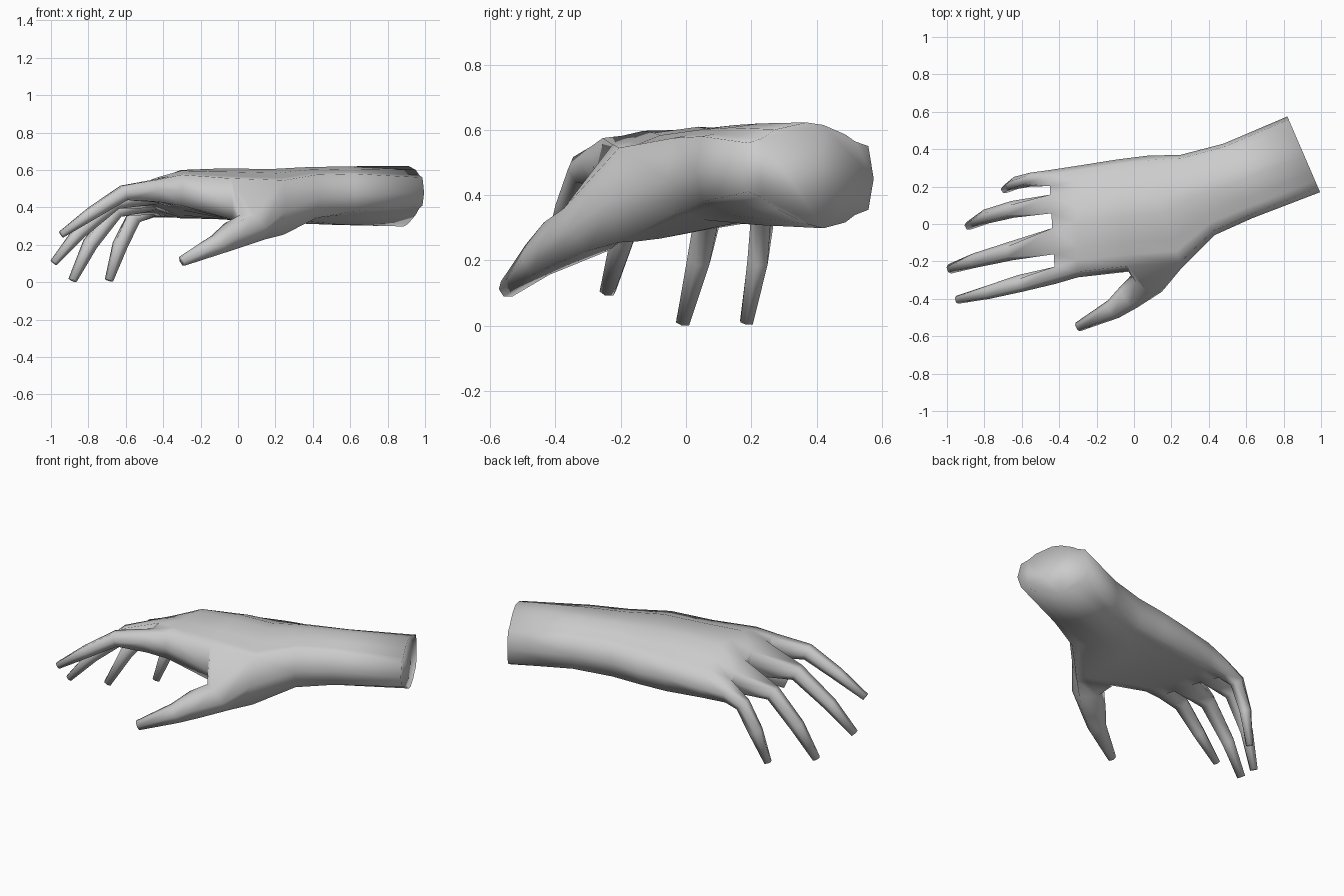
import bpy
import bmesh
from mathutils import Vector

cube = bpy.data.objects.get("Cube")
if cube:
    bpy.data.objects.remove(cube, do_unlink=True)

# Single grey material
grey = bpy.data.materials.new("plain grey")
grey.use_nodes = True
COLOUR = (0.6, 0.6, 0.6, 1.0)
grey.diffuse_color = COLOUR
grey.node_tree.nodes["Principled BSDF"].inputs["Base Color"].default_value = COLOUR

# Columns across the hand: one pair of columns per finger, index to little
COLUMNS = (0.05, 0.15, 0.26, 0.49, 0.62, 0.785, 0.86, 0.96)
KNOTS = (0.10, 0.37, 0.70, 0.91)

# Cross-sections from forearm to knuckles:
# thumb-side edge, little-finger-side edge, top heights, bottom heights
SECTIONS = [
    ((0.995, 0.17, 0.48), (0.82, 0.575, 0.45), (0.56, 0.63, 0.61, 0.55), (0.41, 0.325, 0.29, 0.355)),
    ((0.63, 0.03, 0.47), (0.48, 0.43, 0.45), (0.58, 0.625, 0.61, 0.54), (0.38, 0.31, 0.305, 0.36)),
    ((0.43, -0.06, 0.45), (0.25, 0.37, 0.44), (0.575, 0.62, 0.605, 0.535), (0.345, 0.31, 0.32, 0.35)),
    ((0.255, -0.235, 0.38), (0.07, 0.365, 0.43), (0.545, 0.61, 0.595, 0.52), (0.255, 0.275, 0.325, 0.345)),
    ((-0.03, -0.255, 0.41), (-0.09, 0.345, 0.43), (0.555, 0.615, 0.60, 0.505), (0.335, 0.335, 0.335, 0.34)),
    ((-0.30, -0.285, 0.49), (-0.31, 0.31, 0.41), (0.575, 0.612, 0.58, 0.485), (0.41, 0.37, 0.34, 0.345)),
    ((-0.42, -0.32, 0.495), (-0.455, 0.288, 0.40), (0.55, 0.57, 0.515, 0.445), (0.43, 0.41, 0.375, 0.345)),
]
THUMB_SECTION = 3

# Digit paths: centre, half width, half thickness at each joint
FINGERS = [
    [((-0.61, -0.318, 0.478), 0.046, 0.045), ((-0.78, -0.365, 0.37), 0.036, 0.037),
     ((-0.945, -0.405, 0.255), 0.022, 0.02)],
    [((-0.66, -0.145, 0.43), 0.05, 0.046), ((-0.85, -0.195, 0.265), 0.039, 0.038),
     ((-0.985, -0.24, 0.105), 0.026, 0.02)],
    [((-0.65, 0.078, 0.385), 0.045, 0.045), ((-0.79, 0.04, 0.205), 0.039, 0.041),
     ((-0.885, -0.01, 0.01), 0.023, 0.022)],
    [((-0.555, 0.237, 0.35), 0.037, 0.045), ((-0.63, 0.22, 0.2), 0.034, 0.042),
     ((-0.69, 0.185, 0.01), 0.021, 0.022)],
]
THUMB = [((0.08, -0.305, 0.295), 0.09, 0.09), ((-0.025, -0.388, 0.252), 0.073, 0.077),
         ((-0.11, -0.455, 0.202), 0.055, 0.056), ((-0.30, -0.55, 0.112), 0.026, 0.028)]


def height(values, t):
    """Piecewise linear height across a section."""
    if t <= KNOTS[0]:
        return values[0]
    for i in range(3):
        if t <= KNOTS[i + 1]:
            f = (t - KNOTS[i]) / (KNOTS[i + 1] - KNOTS[i])
            return values[i] + f * (values[i + 1] - values[i])
    return values[-1]


def make_section(bm, front, back, tops, bottoms):
    """Edge, top row, opposite edge and bottom row of one cross-section."""
    front, back = Vector(front), Vector(back)

    def row(values):
        verts = []
        for t in COLUMNS:
            p = front.lerp(back, t)
            p.z = height(values, t)
            verts.append(bm.verts.new(p))
        return verts
    return {"front": bm.verts.new(front), "back": bm.verts.new(back),
            "top": row(tops), "bottom": row(bottoms)}


def loop_of(s):
    return [s["front"]] + s["top"] + [s["back"]] + s["bottom"][::-1]


def bridge(bm, a, b, skip=()):
    n = len(a)
    for i in range(n):
        if i not in skip:
            j = (i + 1) % n
            bm.faces.new((a[i], a[j], b[j], b[i]))


def grow_digit(bm, base, path):
    """Continue a six-sided opening along a path and close the tip."""
    start = sum((v.co for v in base), Vector()) / len(base)
    points = [start] + [Vector(p[0]) for p in path]
    ring = base
    for k, (centre, width, thick) in enumerate(path, 1):
        before = (points[k] - points[k - 1]).normalized()
        after = (points[min(k + 1, len(path))] - points[k]).normalized()
        along = (before + after).normalized()
        side = Vector((0, 0, 1)).cross(along).normalized()
        up = along.cross(side)
        shape = ((0.55, 0.9), (1, 0), (0.55, -0.9), (-0.55, -0.9), (-1, 0), (-0.55, 0.9))
        new = [bm.verts.new(points[k] + side * width * x + up * thick * y) for x, y in shape]
        bridge(bm, ring, new)
        ring = new
    bm.faces.new(ring)


bm = bmesh.new()
sections = [make_section(bm, *s) for s in SECTIONS]

# Forearm and palm, with an opening on the edge for the thumb
for k in range(len(sections) - 1):
    a, b = loop_of(sections[k]), loop_of(sections[k + 1])
    opening = (0, len(a) - 1) if k == THUMB_SECTION else ()
    bridge(bm, a, b, opening)
bm.faces.new(loop_of(sections[0]))

# Thumb
rear, web = sections[THUMB_SECTION], sections[THUMB_SECTION + 1]
grow_digit(bm, [rear["top"][0], rear["front"], rear["bottom"][0],
                web["bottom"][0], web["front"], web["top"][0]], THUMB)

# Fingers and the webs between them
end = sections[-1]
top, bottom = end["top"], end["bottom"]
middle = [bm.verts.new((t.co + b.co) / 2) for t, b in zip(top[1:7], bottom[1:7])]
middle = [end["front"]] + middle + [end["back"]]
for i, path in enumerate(FINGERS):
    a, b = 2 * i, 2 * i + 1
    grow_digit(bm, [top[a], middle[a], bottom[a], bottom[b], middle[b], top[b]], path)
    if i < 3:
        c = b + 1
        bm.faces.new((top[b], top[c], middle[c], middle[b]))
        bm.faces.new((middle[b], middle[c], bottom[c], bottom[b]))

bmesh.ops.recalc_face_normals(bm, faces=bm.faces[:])
for face in bm.faces:
    face.smooth = True

mesh = bpy.data.meshes.new("hand")
bm.to_mesh(mesh)
bm.free()
mesh.materials.append(grey)
hand = bpy.data.objects.new("hand", mesh)
bpy.context.collection.objects.link(hand)
